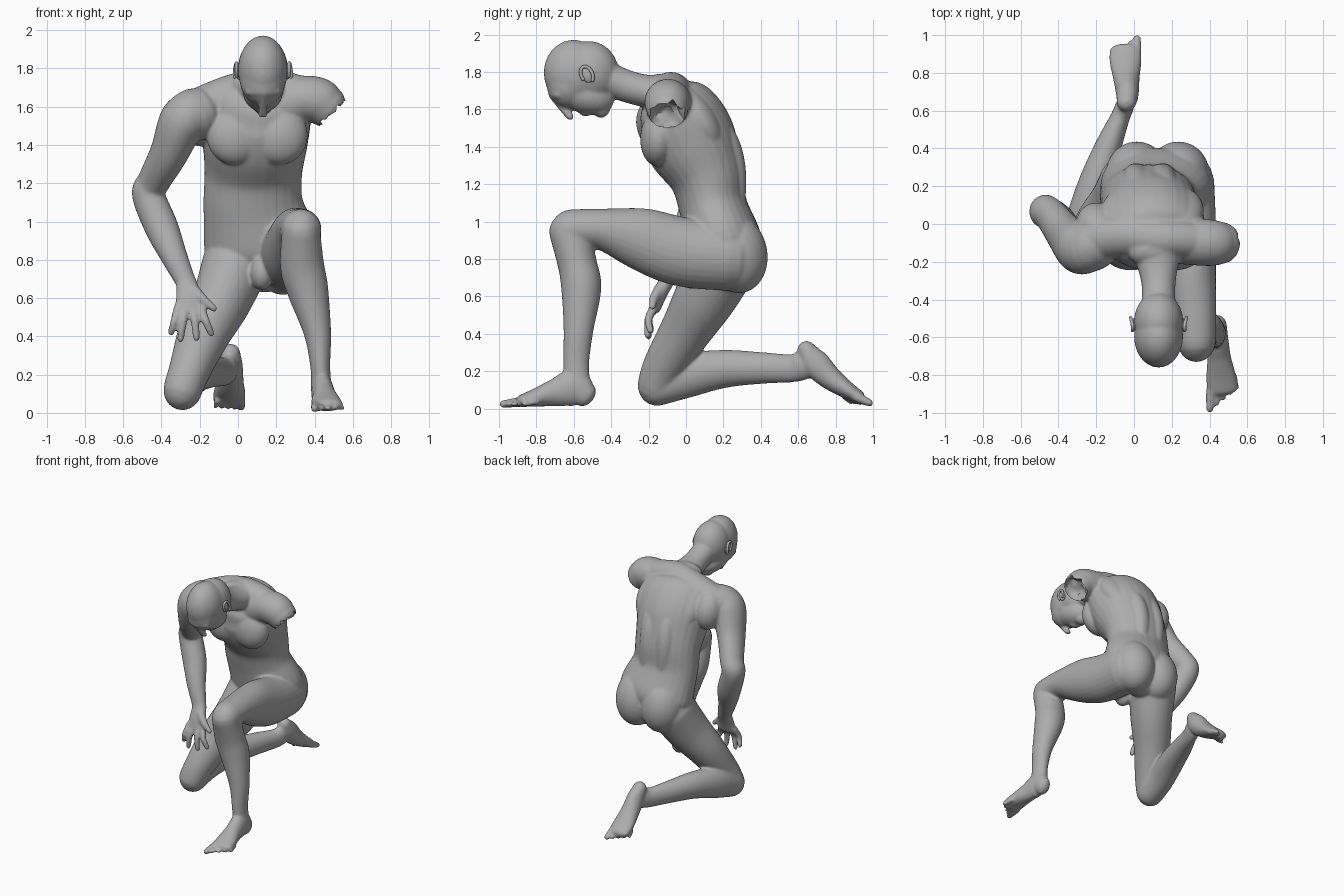
import bpy, bmesh, math, random
from mathutils import Vector, Matrix

cube = bpy.data.objects.get("Cube")
if cube:
    bpy.data.objects.remove(cube, do_unlink=True)
random.seed(4)

stone = bpy.data.materials.new("plain grey")
stone.use_nodes = True
GREY = (0.42, 0.42, 0.42, 1)
stone.diffuse_color = GREY
stone.node_tree.nodes["Principled BSDF"].inputs["Base Color"].default_value = GREY
stone.node_tree.nodes["Principled BSDF"].inputs["Roughness"].default_value = 0.7

X, Y = Vector((1, 0, 0)), Vector((0, 1, 0))
SIDES, STEPS = 28, 6
body = bmesh.new()


def catmull(a, b, c, d, t):
    return [0.5 * (2 * q + (r - p) * t + (2 * p - 5 * q + 4 * r - s) * t * t
                   + (3 * q - p - 3 * r + s) * t ** 3) for p, q, r, s in zip(a, b, c, d)]


def limb(keys, ref=X, bm=body):
    """Round-ended smooth tube through (x, y, z, half width, half depth) keys."""
    k = [list(s) if len(s) == 5 else list(s) + [s[3]] for s in keys]
    k = [k[0]] + k + [k[-1]]
    path = [catmull(*k[i:i + 4], j / STEPS) for i in range(len(k) - 3) for j in range(STEPS)]
    path.append(k[-1])
    pos = [Vector(p[:3]) for p in path]
    tan = [(pos[min(i + 1, len(pos) - 1)] - pos[max(i - 1, 0)]).normalized() for i in range(len(pos))]
    rings = [(c, t, p[3], p[4]) for c, t, p in zip(pos, tan, path)]
    cap = []
    for end, sign in ((rings[0], -1), (rings[-1], 1)):
        c, t, w, d = end
        cap.append([(c + t * sign * min(w, d) * math.sin(a), t, w * math.cos(a), d * math.cos(a))
                    for a in (0.4, 0.8, 1.2, 1.5)])
    rings = cap[0][::-1] + rings + cap[1]
    loops = []
    for c, t, w, d in rings:
        s = (ref - t * ref.dot(t)).normalized()
        u = t.cross(s)
        angles = [2 * math.pi * n / SIDES for n in range(SIDES)]
        loops.append([bm.verts.new(c + s * w * math.cos(a) + u * d * math.sin(a)) for a in angles])
    for lo, hi in zip(loops, loops[1:]):
        for n in range(SIDES):
            m = (n + 1) % SIDES
            bm.faces.new((lo[n], lo[m], hi[m], hi[n]))
    bm.faces.new(loops[0][::-1])
    bm.faces.new(loops[-1])


def blob(centre, radii, tilt=0, bm=body):
    """Ellipsoid, tilted about the x axis in degrees."""
    m = (Matrix.Translation(centre) @ Matrix.Rotation(math.radians(tilt), 4, 'X')
         @ Matrix.Diagonal((*radii, 1)))
    bmesh.ops.create_uvsphere(bm, u_segments=28, v_segments=18, radius=1, matrix=m)


def make(name, bm):
    bmesh.ops.recalc_face_normals(bm, faces=bm.faces)
    mesh = bpy.data.meshes.new(name)
    bm.to_mesh(mesh)
    bm.free()
    mesh.materials.append(stone)
    ob = bpy.data.objects.new(name, mesh)
    bpy.context.scene.collection.objects.link(ob)
    return ob


# torso, shoulder girdle and neck
limb([(.12, .24, .76, .21, .13), (.12, .21, .87, .295, .2), (.08, .145, 1.08, .262, .182),
      (.08, .11, 1.25, .255, .205), (.09, .03, 1.42, .275, .245), (.1, -.04, 1.56, .28, .232),
      (.11, -.1, 1.645, .235, .175), (.12, -.13, 1.69, .16, .1)])
limb([(-.22, -.08, 1.57, .12), (-.04, -.06, 1.65, .115), (.12, -.08, 1.69, .11),
      (.24, -.08, 1.685, .1), (.34, -.09, 1.655, .1)], Y)
limb([(.12, -.08, 1.68, .15, .12), (.125, -.2, 1.695, .115, .09), (.13, -.32, 1.725, .09, .086),
      (.13, -.45, 1.78, .09, .09)])
for s in (-1, 1):
    blob((.1 + s * .115, -.145, 1.45), (.15, .1, .155), -4)          # chest
    blob((.125 + s * .11, .265, .83), (.165, .17, .215), 12)         # seat
    blob((.1 + s * .14, .07, 1.55), (.13, .09, .19), 32)             # shoulder blade
    limb([(.09 + s * .07, .255, 1.05, .06), (.08 + s * .07, .25, 1.28, .07),
          (.09 + s * .07, .2, 1.45, .07), (.1 + s * .07, .08, 1.6, .07)])
blob((-.2, -.01, 1.54), (.11, .12, .15), 20)
blob((.125, .03, .73), (.06, .08, .09))

# head
blob((.13, -.515, 1.8), (.13, .155, .165), 10)
blob((.13, -.595, 1.79), (.13, .165, .182), 10)
blob((.13, -.625, 1.735), (.118, .12, .13))
blob((.13, -.545, 1.68), (.105, .165, .1), -18)
blob((.13, -.455, 1.605), (.05, .05, .05))
limb([(.13, -.71, 1.665, .018), (.13, -.655, 1.6, .02), (.13, -.618, 1.56, .026, .02)])
limb([(.06, -.685, 1.68, .024), (.13, -.71, 1.68, .026), (.2, -.685, 1.68, .024)], Y)
blob((.13, -.54, 1.588), (.04, .035, .025), -10)

# raised left leg and foot
limb([(.26, .22, .815, .165, .185), (.28, -.03, .84, .155, .185), (.3, -.25, .91, .135, .165),
      (.32, -.46, .96, .115, .11), (.33, -.615, .957, .105, .108)])
limb([(.33, -.625, .95, .1, .108), (.335, -.58, .77, .115, .105), (.365, -.56, .64, .108, .107),
      (.415, -.575, .42, .072, .08), (.43, -.588, .24, .052, .07), (.435, -.58, .13, .055, .07)])
limb([(.44, -.54, .075, .052, .07), (.44, -.6, .11, .058, .1), (.45, -.7, .085, .062, .075),
      (.46, -.8, .06, .078, .05), (.467, -.875, .042, .082, .034)])

# kneeling right leg and foot
limb([(-.015, .2, .77, .175, .18), (-.085, .1, .59, .155, .165), (-.175, 0, .42, .138, .138),
      (-.25, -.115, .23, .11, .114), (-.288, -.158, .125, .102, .102)])
limb([(-.29, -.155, .115, .1, .102), (-.27, 0, .175, .095, .118), (-.21, .2, .212, .09, .102),
      (-.14, .4, .217, .072, .085), (-.075, .56, .215, .052, .075), (-.05, .62, .23, .05, .08)])
limb([(-.04, .645, .312, .052, .05), (-.035, .69, .245, .06, .075), (-.04, .77, .165, .07, .064),
      (-.045, .86, .1, .085, .047), (-.048, .92, .065, .083, .036)])

# toes, from big to little
for i in range(5):
    r = .022 - .0015 * i if i else .028
    limb([(.408 + .03 * i, -.885 + .022 * i, .036, r), (.401 + .036 * i, -.978 + .028 * i, .024, r * .75)])
    limb([(.012 - .03 * i, .91 - .016 * i, .064, r), (.016 - .034 * i, .982 - .024 * i, .03, r * .75)])

# right arm and hand resting on the thigh
limb([(-.22, -.11, 1.56, .14, .14), (-.29, -.125, 1.52, .125, .14), (-.36, -.06, 1.36, .1, .12),
      (-.44, .045, 1.21, .085, .095), (-.468, .065, 1.14, .086, .088), (-.4, .02, .97, .088, .085),
      (-.335, -.05, .82, .07, .067), (-.275, -.1, .69, .054, .044)])
limb([(-.27, -.1, .69, .052, .042), (-.258, -.14, .61, .067, .038), (-.255, -.165, .54, .074, .032)])
for base, tip in ((-.197, (-.14, -.19, .415)), (-.235, (-.217, -.205, .39)),
                  (-.274, (-.3, -.2, .385)), (-.312, (-.35, -.185, .42))):
    mid = (base + tip[0]) / 2
    limb([(base, -.165, .55, .025), (mid, -.2, .48, .022), (*tip, .018)])
limb([(-.23, -.14, .64, .032), (-.18, -.17, .59, .026), (-.125, -.18, .545, .018)])

# broken left shoulder
limb([(.22, -.08, 1.6, .13, .14), (.34, -.095, 1.64, .125, .122), (.415, -.1, 1.632, .122, .122),
      (.452, -.1, 1.608, .114, .114)], Y)

figure = make("figure", body)
remesh = figure.modifiers.new("Blend", 'REMESH')
remesh.mode = 'VOXEL'
remesh.voxel_size = .0088
smooth = figure.modifiers.new("Soften", 'SMOOTH')
smooth.factor, smooth.iterations = .5, 9

# ragged hollow of the break
cut = bmesh.new()
hollow = bmesh.ops.create_icosphere(cut, subdivisions=3, radius=1)
for v in hollow["verts"]:
    v.co = Vector((.512, -.1, 1.55)) + v.co * .105 * random.uniform(.86, 1.1)
cutter = make("break_cutter", cut)
cutter.hide_render = True
boolean = figure.modifiers.new("Break", 'BOOLEAN')
boolean.operation, boolean.solver, boolean.object = 'DIFFERENCE', 'EXACT', cutter
bpy.context.view_layer.update()
graph = bpy.context.evaluated_depsgraph_get()
figure.data = bpy.data.meshes.new_from_object(figure.evaluated_get(graph))
figure.modifiers.clear()
bpy.data.objects.remove(cutter, do_unlink=True)
figure.data.materials.clear()
figure.data.materials.append(stone)
figure.data.polygons.foreach_set("material_index", [0] * len(figure.data.polygons))

# ears
ears = []
for side, s in (("right", -1), ("left", 1)):
    ear = bmesh.new()
    blob((.13 + s * .128, -.53, 1.785), (.014, .03, .045), 25, ear)
    rim = []
    for n in range(9):
        a = math.radians(-60 + 32 * n)
        p = Matrix.Rotation(math.radians(25), 3, 'X') @ Vector((0, .03 * math.cos(a), .046 * math.sin(a)))
        rim.append((.13 + s * (.138 + .3 * max(p.y, 0)), -.53 + p.y, 1.785 + p.z, .009))
    limb(rim, X, ear)
    ears.append(make(side + "_ear", ear))

# smooth shading with a sharp broken edge
bpy.ops.object.select_all(action='DESELECT')
for ob in [figure] + ears:
    ob.select_set(True)
bpy.context.view_layer.objects.active = figure
bpy.ops.object.shade_smooth_by_angle(angle=math.radians(50))
